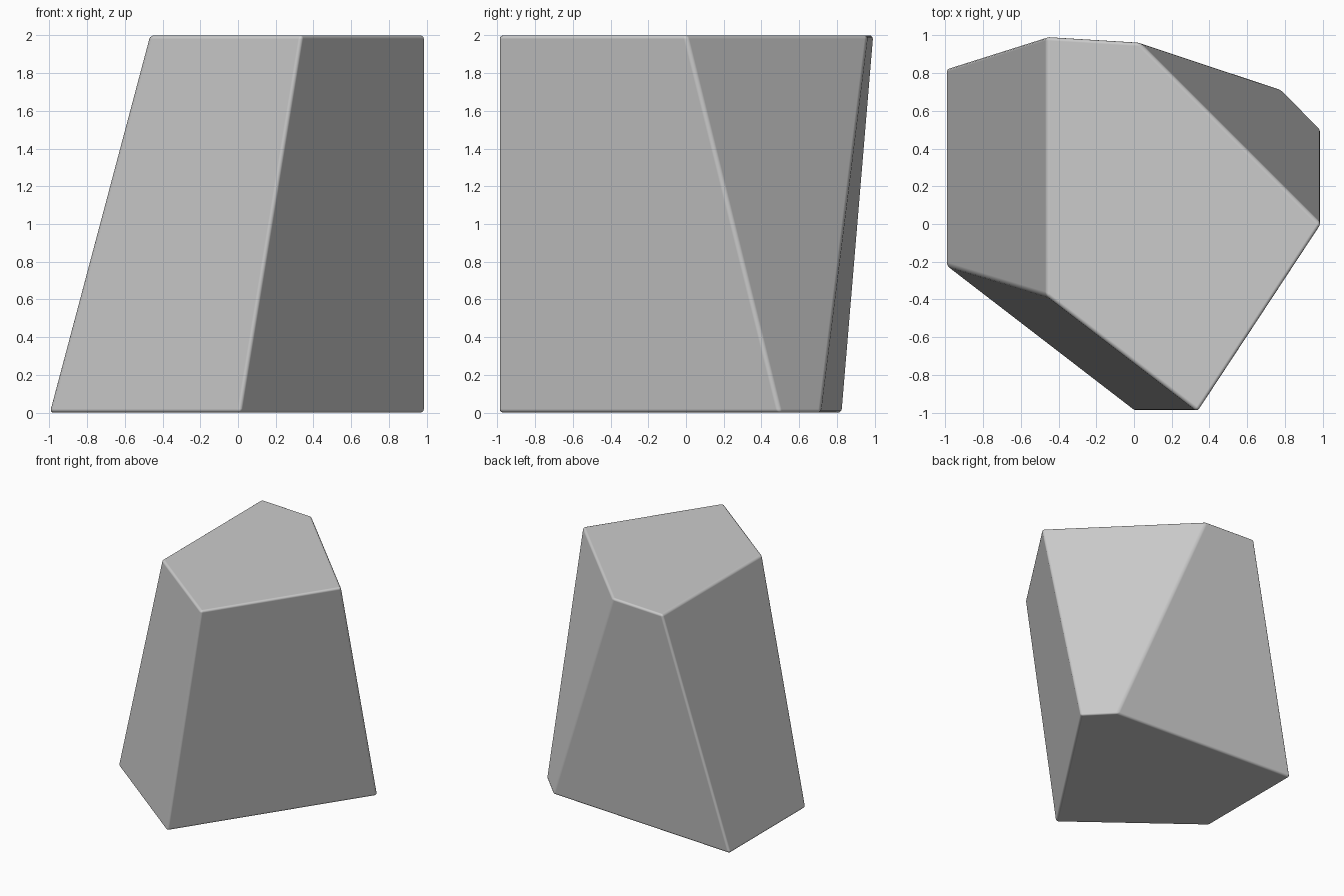
import bpy
import bmesh

if "Cube" in bpy.data.objects:
    bpy.data.objects.remove(bpy.data.objects["Cube"])

# Matching five-sided outlines of the foot and the crown
foot = [(-0.997, 0.825), (-0.997, -0.22), (0.01, -0.995), (0.993, 0.497), (0.78, 0.714)]
crown = [(-0.465, 0.993), (-0.465, -0.38), (0.338, -0.995), (0.993, 0.0), (0.03, 0.963)]

# Stone block: slanted prism lofted between the two outlines
bm = bmesh.new()
low = [bm.verts.new((x, y, 0)) for x, y in foot]
high = [bm.verts.new((x, y, 2)) for x, y in crown]
bm.faces.new(low)
bm.faces.new(high)
for i in range(5):
    j = (i + 1) % 5
    bm.faces.new((low[i], low[j], high[j], high[i]))
bmesh.ops.recalc_face_normals(bm, faces=bm.faces)
mesh = bpy.data.meshes.new("stone_block")
bm.to_mesh(mesh)
bm.free()
block = bpy.data.objects.new("stone_block", mesh)
bpy.context.collection.objects.link(block)

# Softly rounded edges with flat-looking faces
for poly in mesh.polygons:
    poly.use_smooth = True
bevel = block.modifiers.new("soft_edges", 'BEVEL')
bevel.width = 0.02
bevel.segments = 3
bevel.limit_method = 'ANGLE'
bevel.angle_limit = 0.2
bevel.harden_normals = True
